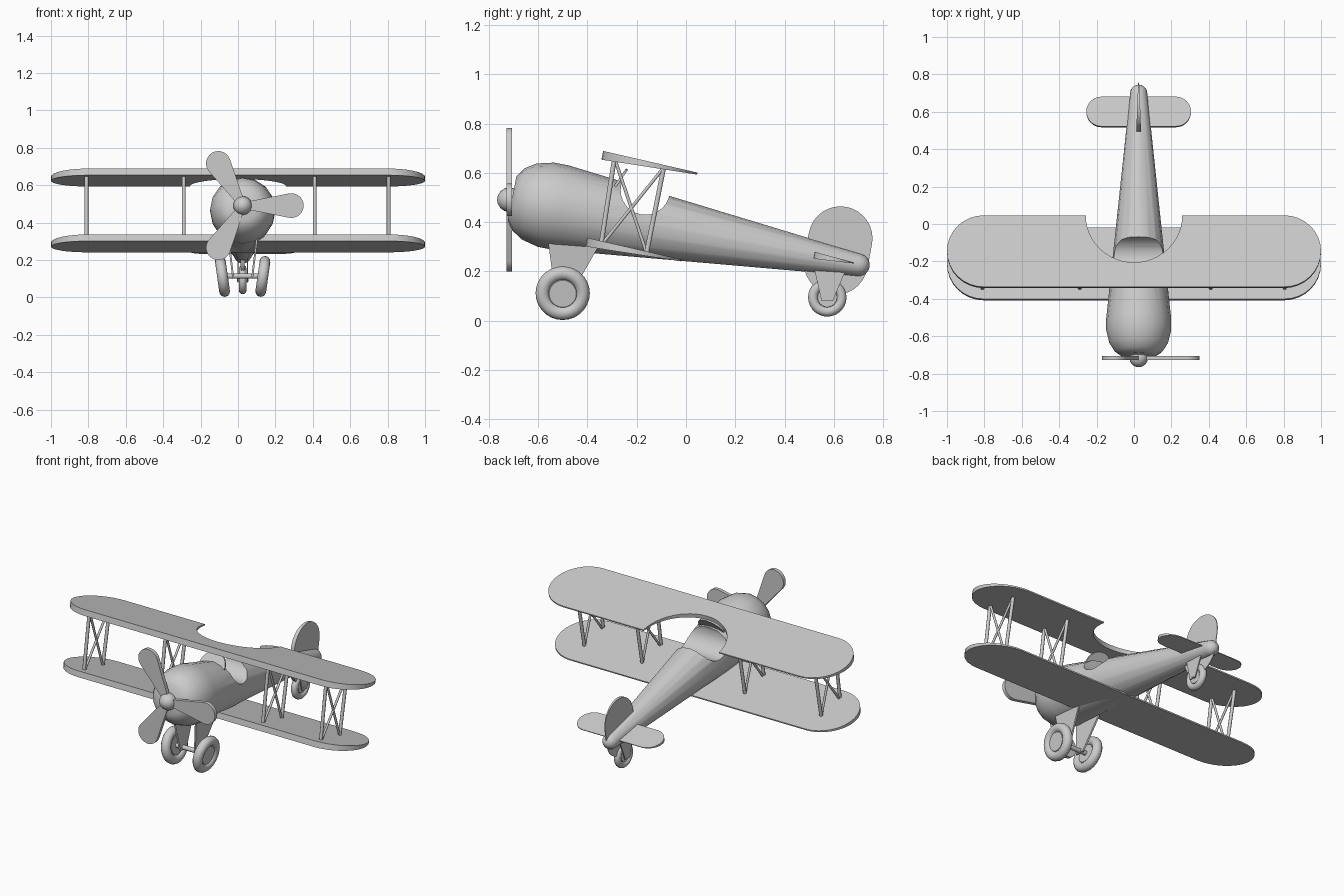
import bpy, bmesh
from math import sin, cos, pi, radians
from mathutils import Matrix, Vector

cube = bpy.data.objects.get("Cube")
if cube:
    bpy.data.objects.remove(cube, do_unlink=True)

TILT = radians(-10.9)          # the aircraft sits nose-up on its tail wheel
CX = 0.025                     # centre line of the body

grey = bpy.data.materials.new("plain grey")
grey.use_nodes = True
grey.diffuse_color = (0.6, 0.6, 0.6, 1)
grey.node_tree.nodes["Principled BSDF"].inputs["Base Color"].default_value = (0.6, 0.6, 0.6, 1)


def finish(name, bm, matrix=Matrix()):
    bmesh.ops.transform(bm, matrix=matrix, verts=bm.verts)
    bmesh.ops.recalc_face_normals(bm, faces=bm.faces)
    mesh = bpy.data.meshes.new(name)
    bm.to_mesh(mesh)
    bm.free()
    mesh.shade_smooth()
    mesh.set_sharp_from_angle(angle=radians(40))
    mesh.materials.append(grey)
    obj = bpy.data.objects.new(name, mesh)
    bpy.context.collection.objects.link(obj)
    return obj


def place(x, y, z, tilt=TILT):
    return Matrix.Translation((x, y, z)) @ Matrix.Rotation(tilt, 4, 'X')


def lathe(name, profile, matrix, sides=24, closed=False):
    """Spin (along, radius) points around the local y axis."""
    bm = bmesh.new()
    rings = [[bm.verts.new((r * cos(2 * pi * i / sides), t, r * sin(2 * pi * i / sides)))
              for i in range(sides)] for t, r in profile]
    pairs = list(zip(rings, rings[1:]))
    if closed:
        pairs.append((rings[-1], rings[0]))
    for a, b in pairs:
        for i in range(sides):
            j = (i + 1) % sides
            bm.faces.new((a[i], a[j], b[j], b[i]))
    if not closed:
        bm.faces.new(rings[0])
        bm.faces.new(rings[-1])
    return finish(name, bm, matrix)


def slab(name, outline, half, matrix):
    """Thicken a flat outline; half(y) gives half the thickness."""
    bm = bmesh.new()
    top = [bm.verts.new((x, y, half(y))) for x, y in outline]
    low = [bm.verts.new((x, y, -half(y))) for x, y in outline]
    bm.faces.new(top)
    bm.faces.new(low[::-1])
    for i in range(len(top)):
        j = (i + 1) % len(top)
        bm.faces.new((top[i], low[i], low[j], top[j]))
    return finish(name, bm, matrix)


def arc(cx, cy, r, start, end, steps=16):
    angles = [radians(start + (end - start) * i / steps) for i in range(steps + 1)]
    return [(cx + r * cos(a), cy + r * sin(a)) for a in angles]


def rounded(straight, r, notch=0):
    """Outline with round ends and an optional bite in the rear edge."""
    bite = arc(0, r, notch, 0, -180, 24) if notch else []
    return arc(straight, 0, r, -90, 90) + bite + arc(-straight, 0, r, 90, 270)


def wedge(r, front, rear):
    return lambda y: front + (rear - front) * (y + r) / (2 * r)


def rod(name, a, b, r):
    a, b = Vector(a), Vector(b)
    turn = Vector((0, 1, 0)).rotation_difference(b - a).to_matrix().to_4x4()
    return lathe(name, [(0, r), ((b - a).length, r)], Matrix.Translation(a) @ turn, 10)


# Fuselage with the cockpit scooped out
body = [(0, 0.09), (0.025, 0.128), (0.07, 0.157), (0.14, 0.174), (0.2, 0.174), (1.43, 0.046)]
body += [(1.43 + 0.046 * sin(a), 0.046 * cos(a)) for a in (0.4, 0.8, 1.2, 1.5)]
fuselage = lathe("fuselage", body, place(CX, -0.705, 0.497), 16)
cutter = lathe("cockpit_cutter", [(-0.3, 0.1), (0.3, 0.1)],
               Matrix.Translation((CX, -0.165, 0.53)) @ Matrix.Rotation(pi / 2, 4, 'Z'), 32)
cut = fuselage.modifiers.new("cockpit", 'BOOLEAN')
cut.object = cutter
cut.operation = 'DIFFERENCE'
bpy.context.view_layer.objects.active = fuselage
bpy.ops.object.modifier_apply(modifier=cut.name)
bpy.data.objects.remove(cutter, do_unlink=True)
fuselage.data.set_sharp_from_angle(angle=radians(40))

# Windscreen
slab("windscreen", arc(0, 0, 0.085, 0, 180), lambda y: 0.005,
     place(CX, -0.288, 0.545, radians(55)))

# Wings and tail surfaces
R = 0.196
slab("upper_wing", rounded(0.804, R, 0.258), wedge(R, 0.018, 0.004), place(0, -0.147, 0.634))
slab("lower_wing", rounded(0.804, R), wedge(R, 0.018, 0.004), place(0, -0.212, 0.282))
slab("tailplane", rounded(0.198, 0.082), wedge(0.082, 0.014, 0.002), place(CX, 0.6, 0.25))
slab("tail_fin", rounded(0.05, 0.13), wedge(0.13, 0.012, 0.002),
     place(CX, 0.617, 0.285) @ Matrix.Rotation(-pi / 2, 4, 'Y'))

# Wing struts: two uprights and a cross brace at each station
for x in (-0.81, -0.29, 0.41, 0.805):
    front_low, front_top = (x, -0.345, 0.305), (x, -0.29, 0.66)
    rear_low, rear_top = (x, -0.16, 0.275), (x, -0.09, 0.622)
    rod("front_strut", front_low, front_top, 0.01)
    rod("rear_strut", rear_low, rear_top, 0.01)
    rod("brace_a", front_low, rear_top, 0.007)
    rod("brace_b", rear_low, front_top, 0.007)

# Propeller
HUB = Matrix.Translation((CX, -0.716, 0.491))
lathe("spinner", [(0.05 * sin(a), 0.05 * cos(a)) for a in (-1.5, -1.2, -0.8, -0.4, 0, 0.4, 0.8)],
      HUB, 20)
blade = arc(0.26, 0, 0.066, -100, 100) + [(0.02, 0.02), (0.02, -0.02)]
for k in range(3):
    slab("propeller_blade", blade, lambda y: 0.011,
         HUB @ Matrix.Rotation(k * 2 * pi / 3, 4, 'Y') @ Matrix.Rotation(pi / 2, 4, 'X'))


# Wheels, with axles along x
def wheel(name, centre, radius, camber):
    m = (Matrix.Translation(centre) @ Matrix.Rotation(camber, 4, 'Y')
         @ Matrix.Rotation(pi / 2, 4, 'Z'))
    tube = radius * 0.26
    tyre = [(p, radius - tube + q) for p, q in arc(0, 0, tube, 0, 330, 11)]
    lathe(name + "_tyre", tyre, m, 28, True)
    lathe(name + "_hub", [(-tube * 0.6, radius * 0.5), (-tube * 0.3, radius * 0.56),
                          (tube * 0.3, radius * 0.56), (tube * 0.6, radius * 0.5)], m)


# Undercarriage legs and axle
leg = [(-0.56, 0.33), (-0.34, 0.33), (-0.47, 0.1), (-0.53, 0.1)]
fork = [(0.52, 0.21), (0.65, 0.21), (0.595, 0.08), (0.55, 0.08)]
UPRIGHT = Matrix(((0, 0, 1, 0), (1, 0, 0, 0), (0, 1, 0, 0), (0, 0, 0, 1)))
for side, s in (("left", 1), ("right", -1)):
    wheel(side + "_wheel", (CX + s * 0.108, -0.5, 0.112), 0.11, s * radians(8))
    lean = Matrix.Translation((CX + s * 0.05, 0, 0.1)) @ Matrix.Rotation(s * radians(7), 4, 'Y')
    slab(side + "_gear_leg", leg, lambda y: 0.005,
         lean @ Matrix.Translation((0, 0, -0.1)) @ UPRIGHT)
    slab(side + "_tail_fork", fork, lambda y: 0.003,
         Matrix.Translation((CX + s * 0.026, 0, 0)) @ UPRIGHT)
rod("axle", (CX - 0.1, -0.5, 0.114), (CX + 0.1, -0.5, 0.114), 0.014)
wheel("tail_wheel", (CX, 0.573, 0.095), 0.078, 0)
rod("tail_axle", (CX - 0.03, 0.573, 0.095), (CX + 0.03, 0.573, 0.095), 0.01)
